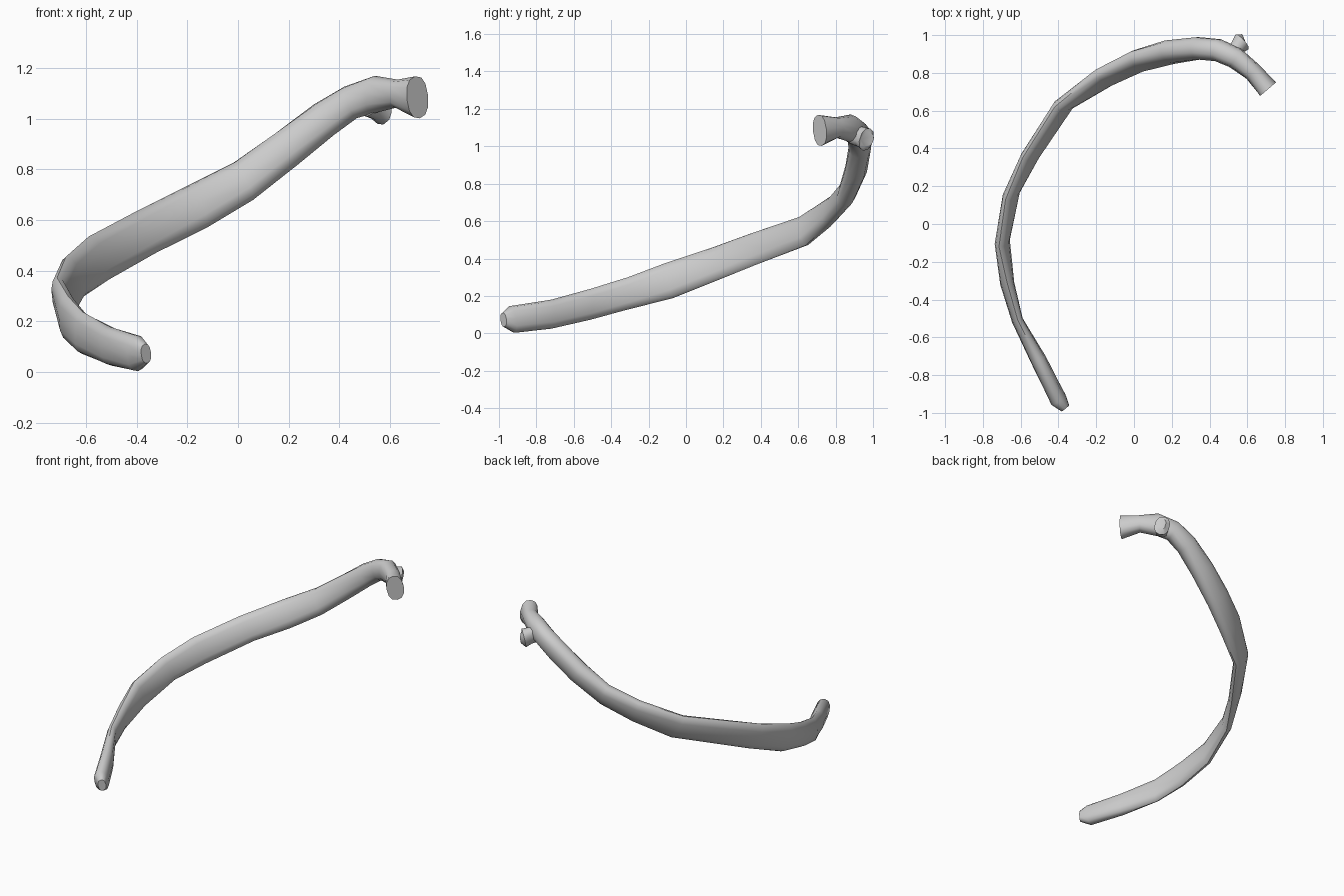
import bpy, bmesh
from math import cos, sin, pi, copysign
from mathutils import Vector

if "Cube" in bpy.data.objects:
    bpy.data.objects.remove(bpy.data.objects["Cube"])


def sweep(name, stations, sides=12, power=0.85):
    """Loft rounded sections; each station is (upper edge, lower edge, thickness)."""
    tops = [Vector(s[0]) for s in stations]
    bots = [Vector(s[1]) for s in stations]
    mids = [(t + b) / 2 for t, b in zip(tops, bots)]
    bm = bmesh.new()
    rings = []
    for i, (top, mid, st) in enumerate(zip(tops, mids, stations)):
        tangent = mids[min(i + 1, len(mids) - 1)] - mids[max(i - 1, 0)]
        up = top - mid
        side = tangent.cross(up).normalized() * st[2] / 2
        ring = []
        for k in range(sides):
            a = 2 * pi * k / sides
            c, s = cos(a), sin(a)
            c = copysign(abs(c) ** power, c)
            s = copysign(abs(s) ** power, s)
            ring.append(bm.verts.new(mid + up * c + side * s))
        rings.append(ring)
    for r, q in zip(rings, rings[1:]):
        for k in range(sides):
            n = (k + 1) % sides
            bm.faces.new((r[k], r[n], q[n], q[k]))
    bm.faces.new(rings[0])
    bm.faces.new(rings[-1])
    bmesh.ops.recalc_face_normals(bm, faces=bm.faces)
    mesh = bpy.data.meshes.new(name)
    bm.to_mesh(mesh)
    bm.free()
    obj = bpy.data.objects.new(name, mesh)
    bpy.context.collection.objects.link(obj)
    bpy.ops.object.select_all(action='DESELECT')
    obj.select_set(True)
    bpy.context.view_layer.objects.active = obj
    bpy.ops.object.shade_smooth_by_angle(angle=pi / 4)
    return obj


# Curved, twisting shaft from the front tip round to the flared head
sweep("rib_shaft", [
    ((-.368, -.982, .110), (-.358, -.970, .035), .05),
    ((-.405, -.945, .145), (-.395, -.915, .003), .09),
    ((-.510, -.720, .180), (-.500, -.720, .025), .085),
    ((-.615, -.510, .238), (-.620, -.510, .073), .06),
    ((-.672, -.310, .300), (-.670, -.320, .125), .075),
    ((-.715, -.120, .372), (-.680, -.070, .188), .07),
    ((-.680, .130, .455), (-.620, .190, .292), .07),
    ((-.590, .350, .535), (-.510, .370, .365), .07),
    ((-.420, .620, .625), (-.325, .640, .470), .075),
    ((-.200, .800, .735), (-.120, .750, .572), .085),
    ((-.020, .890, .825), (.060, .835, .680), .10),
    ((.140, .930, .937), (.240, .890, .822), .12),
    ((.300, .940, 1.057), (.380, .920, .937), .12),
    ((.420, .930, 1.127), (.470, .910, 1.003), .12),
    ((.540, .880, 1.170), (.530, .880, 1.020), .115),
    ((.630, .800, 1.155), (.630, .810, 1.045), .10),
    ((.700, .705, 1.168), (.718, .725, 1.002), .11),
])

# Small knob on the outer side of the neck
sweep("rib_tubercle", [
    ((.500, .890, 1.120), (.510, .885, 1.010), .10),
    ((.545, .940, 1.105), (.545, .925, .995), .08),
    ((.570, .985, 1.095), (.575, .945, .978), .10),
    ((.582, .985, 1.075), (.587, .955, 1.000), .07),
], sides=10)
